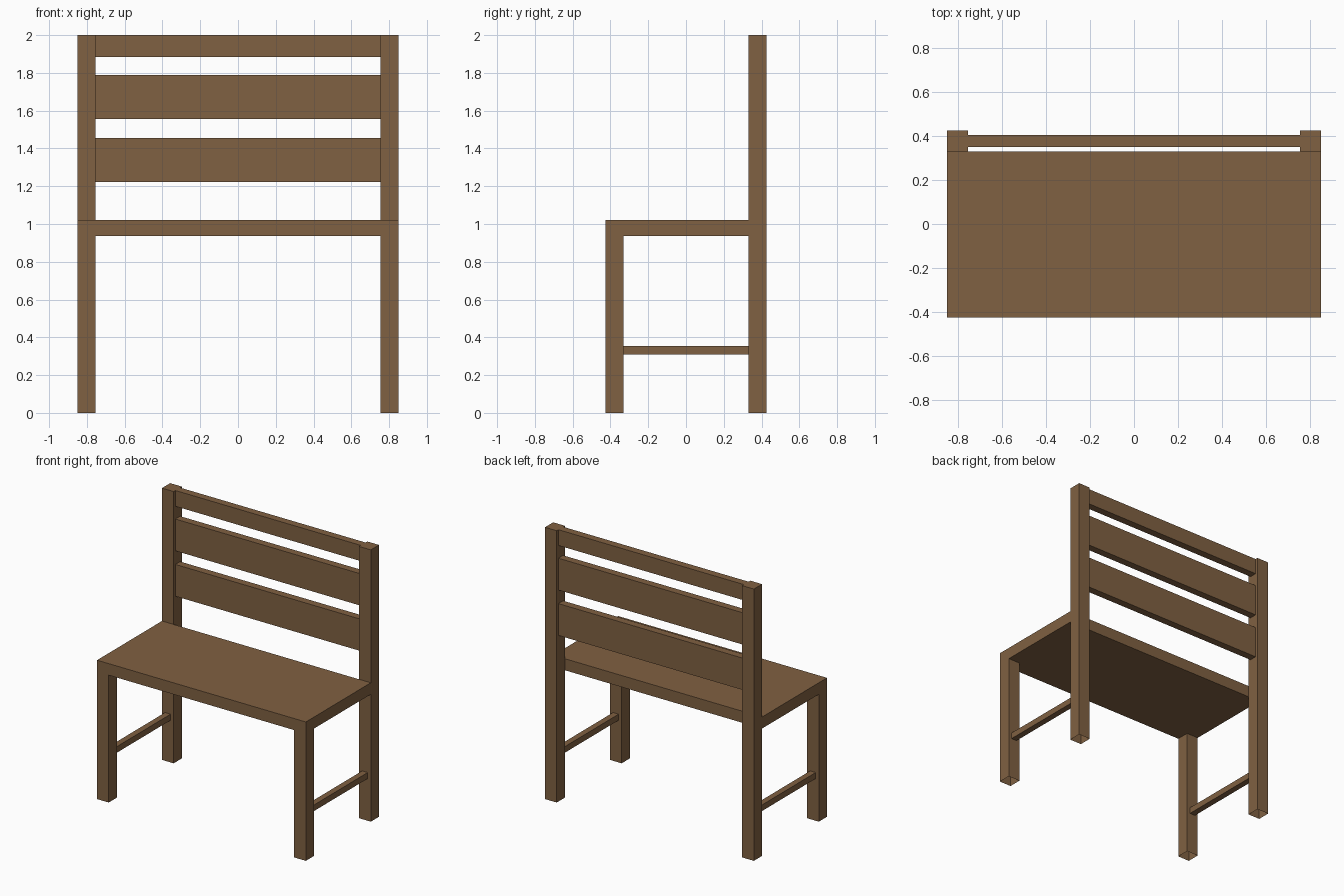
import bpy, bmesh

if "Cube" in bpy.data.objects:
    bpy.data.objects.remove(bpy.data.objects["Cube"])

wood = bpy.data.materials.new("brown_wood")
wood.diffuse_color = (0.216, 0.119, 0.054, 1)
wood.use_nodes = True
wood.node_tree.nodes["Principled BSDF"].inputs["Base Color"].default_value = wood.diffuse_color


def box(name, x, y, z, open_bottom=False, open_top=False):
    """Box between (min, max) pairs, optionally without end caps."""
    bm = bmesh.new()
    bmesh.ops.create_cube(bm, size=1)
    for v in bm.verts:
        v.co = [lo + (c + 0.5) * (hi - lo) for c, (lo, hi) in zip(v.co, (x, y, z))]
    bm.normal_update()
    caps = [f for f in bm.faces
            if (open_bottom and f.normal.z < -0.9) or (open_top and f.normal.z > 0.9)]
    bmesh.ops.delete(bm, geom=caps, context='FACES_ONLY')
    me = bpy.data.meshes.new(name)
    bm.to_mesh(me)
    bm.free()
    me.materials.append(wood)
    ob = bpy.data.objects.new(name, me)
    bpy.context.collection.objects.link(ob)
    return ob


W, D, LEG = 0.85, 0.425, 0.095      # half width, half depth, leg thickness
SEAT_LOW, SEAT_TOP = 0.937, 1.022

# Seat slab, stopping at the back posts
box("seat", (-W, W), (-D, D - LEG), (SEAT_LOW, SEAT_TOP))

# Legs, back posts and side stretchers on both sides (hollow at the floor)
for side, s in (("left", -1), ("right", 1)):
    def span(a, b):
        return tuple(sorted((s * a, s * b)))
    outer = span(W - LEG, W)
    box(side + "_front_leg", outer, (-D, -D + LEG), (0, SEAT_LOW), True, True)
    box(side + "_back_post", outer, (D - LEG, D), (0, 2), True)
    box(side + "_stretcher", span(0.78, 0.825), (-D + LEG, D - LEG), (0.31, 0.355))

# Backrest slats between the posts
for name, z in (("lower", (1.222, 1.456)), ("middle", (1.556, 1.79)), ("top", (1.884, 2.0))):
    box(name + "_back_slat", (-W + LEG, W - LEG), (0.35, 0.405), z)
